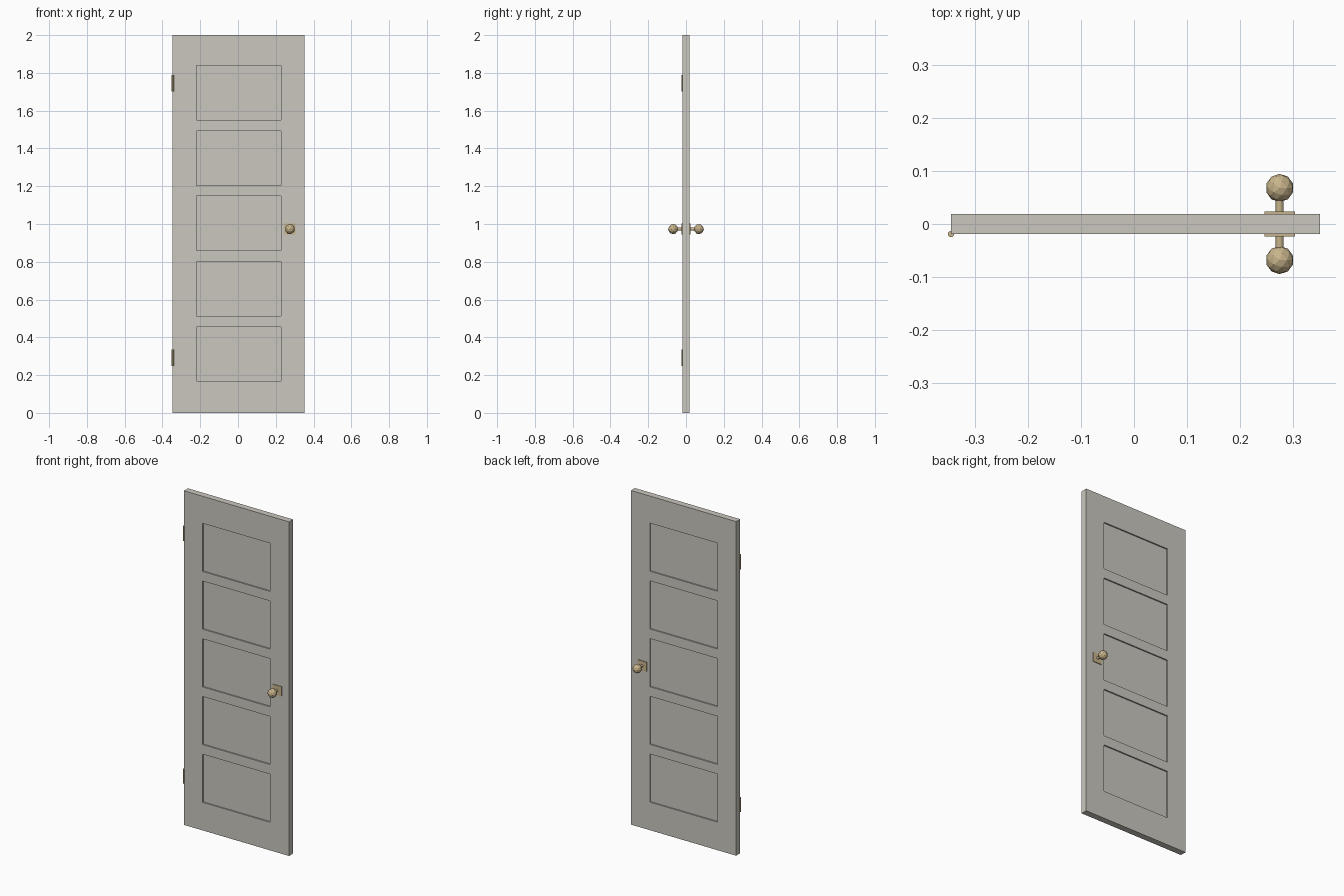
import bpy, bmesh
from mathutils import Matrix, Vector

cube = bpy.data.objects.get("Cube")
if cube:
    bpy.data.objects.remove(cube)


def material(name, rgb):
    mat = bpy.data.materials.new(name)
    mat.use_nodes = True
    color = (*rgb, 1)
    mat.diffuse_color = color
    mat.node_tree.nodes["Principled BSDF"].inputs["Base Color"].default_value = color
    return mat


PAINT = material("warm grey paint", (0.60, 0.575, 0.52))
BRASS = material("brass", (0.58, 0.46, 0.26))

HEIGHT, WIDTH, THICK = 2.0, 0.697, 0.038
DOOR_X = 0.003
PANEL_W, PANEL_H, PITCH, MID_Z = 0.447, 0.288, 0.3455, 1.003
RECESS = 0.008


def add_object(name, bm, mat):
    mesh = bpy.data.meshes.new(name)
    bm.to_mesh(mesh)
    bm.free()
    mesh.materials.append(mat)
    obj = bpy.data.objects.new(name, mesh)
    bpy.context.collection.objects.link(obj)
    return obj


def add_box(name, center, size, mat):
    bm = bmesh.new()
    bmesh.ops.create_cube(bm, size=1, matrix=Matrix.LocRotScale(center, None, size))
    return add_object(name, bm, mat)


def add_cylinder(name, center, radius, length, axis, sides, mat):
    bm = bmesh.new()
    turn = Vector((0, 0, 1)).rotation_difference(Vector(axis)).to_matrix().to_4x4()
    bmesh.ops.create_cone(bm, cap_ends=True, segments=sides, radius1=radius,
                          radius2=radius, depth=length,
                          matrix=Matrix.Translation(center) @ turn)
    return add_object(name, bm, mat)


# Door slab, cut along the panel edges, with panels sunk on both sides
bm = bmesh.new()
bmesh.ops.create_cube(bm, size=1, matrix=Matrix.LocRotScale(
    Vector((DOOR_X, 0, HEIGHT / 2)), None, Vector((WIDTH, THICK, HEIGHT))))
panel_z = [MID_Z + i * PITCH for i in range(-2, 3)]
cuts = [((DOOR_X + s * PANEL_W / 2, 0, 0), (1, 0, 0)) for s in (-1, 1)]
cuts += [((0, 0, z + s * PANEL_H / 2), (0, 0, 1)) for z in panel_z for s in (-1, 1)]
for co, normal in cuts:
    bmesh.ops.bisect_plane(bm, geom=bm.verts[:] + bm.edges[:] + bm.faces[:],
                           plane_co=co, plane_no=normal)
bm.normal_update()


def is_panel(face):
    c = face.calc_center_median()
    return (abs(face.normal.y) > 0.9 and abs(c.x - DOOR_X) < PANEL_W / 2
            and any(abs(c.z - z) < PANEL_H / 2 for z in panel_z))


bmesh.ops.inset_individual(bm, faces=[f for f in bm.faces if is_panel(f)],
                           thickness=0, depth=-RECESS)
add_object("door_slab", bm, PAINT)

# Knob, spindle and square plate on each side
KNOB_X, KNOB_Z, KNOB_Y, KNOB_R = 0.275, 0.973, 0.068, 0.0265
for side, s in (("front", -1), ("back", 1)):
    add_box(side + "_knob_plate", Vector((KNOB_X, s * 0.021, KNOB_Z)),
            Vector((0.057, 0.005, 0.057)), BRASS)
    add_cylinder(side + "_knob_spindle", (KNOB_X, s * 0.037, KNOB_Z),
                 0.0075, 0.04, (0, 1, 0), 12, BRASS)
    bm = bmesh.new()
    bmesh.ops.create_icosphere(bm, subdivisions=2, radius=KNOB_R,
                               matrix=Matrix.Translation((KNOB_X, s * KNOB_Y, KNOB_Z)))
    add_object(side + "_knob", bm, BRASS)

# Hinge barrels on the front left edge
for name, z in (("lower_hinge", 0.292), ("upper_hinge", 1.745)):
    add_cylinder(name, (DOOR_X - WIDTH / 2, -THICK / 2, z),
                 0.006, 0.087, (0, 0, 1), 10, BRASS)
